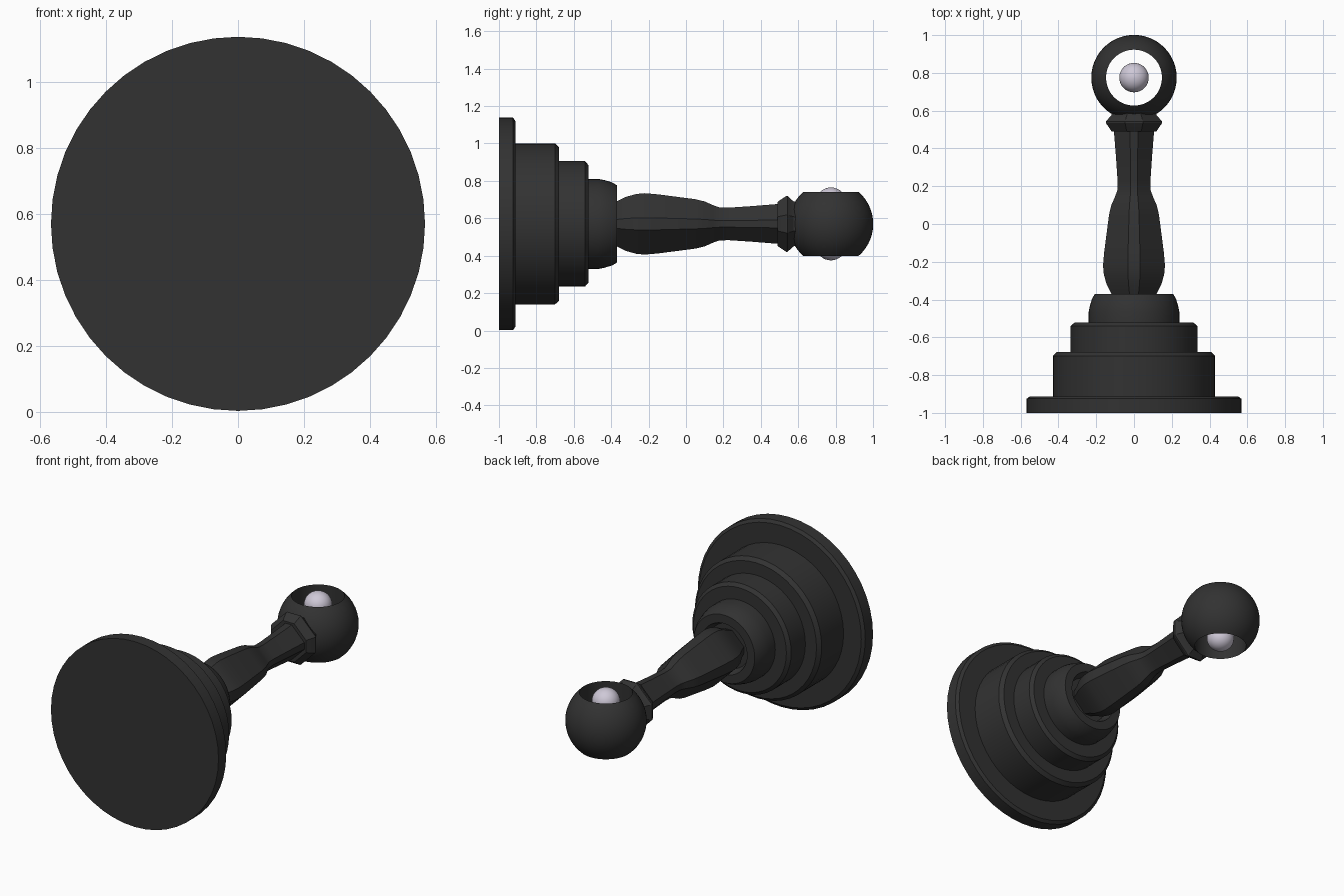
import bpy, bmesh, math

if "Cube" in bpy.data.objects:
    bpy.data.objects.remove(bpy.data.objects["Cube"])

AXIS_Z = 0.57      # height of the long axis
BALL_Y = 0.775     # centre of the ring ball


def material(name, rgb):
    m = bpy.data.materials.new(name)
    m.diffuse_color = (*rgb, 1)
    m.use_nodes = True
    m.node_tree.nodes["Principled BSDF"].inputs["Base Color"].default_value = m.diffuse_color
    return m


dark = material("dark_iron", (0.032, 0.032, 0.032))
pale = material("pale_metal", (0.62, 0.58, 0.68))


def loft(name, rings, mat, closed=False):
    """Skin a list of equal-length point rings; cap both ends unless closed."""
    bm = bmesh.new()
    vs = [[bm.verts.new(p) for p in ring] for ring in rings]
    n = len(vs[0])
    pairs = list(zip(vs, vs[1:])) + ([(vs[-1], vs[0])] if closed else [])
    for a, b in pairs:
        for i in range(n):
            j = (i + 1) % n
            bm.faces.new((a[i], a[j], b[j], b[i]))
    if not closed:
        bm.faces.new(vs[0])
        bm.faces.new(vs[-1])
    bmesh.ops.recalc_face_normals(bm, faces=bm.faces)
    me = bpy.data.meshes.new(name)
    bm.to_mesh(me)
    bm.free()
    me.materials.append(mat)
    ob = bpy.data.objects.new(name, me)
    bpy.context.collection.objects.link(ob)
    bpy.ops.object.select_all(action='DESELECT')
    ob.select_set(True)
    bpy.context.view_layer.objects.active = ob
    bpy.ops.object.shade_smooth_by_angle(angle=math.radians(30))
    return ob


def circle(r, n):
    return [(r * math.cos(2 * math.pi * i / n), r * math.sin(2 * math.pi * i / n)) for i in range(n)]


def diamond(r, k):
    """Square standing on its corner, with the corners cut off."""
    c = r * k
    return [(r, -c), (r, c), (c, r), (-c, r), (-r, c), (-r, -c), (-c, -r), (c, -r)]


def along_y(section, y):
    return [(x, y, AXIS_Z + z) for x, z in section]


def along_z(section, z):
    return [(x, BALL_Y + y, AXIS_Z + z) for x, y in section]


# stepped round base, with a shallow socket for the handle
base = [(0.568, -1), (0.568, -0.925), (0.55, -0.912), (0.43, -0.912), (0.43, -0.70),
        (0.41, -0.678), (0.335, -0.678), (0.335, -0.54), (0.315, -0.522), (0.24, -0.522),
        (0.24, -0.465), (0.234, -0.435), (0.222, -0.395), (0.207, -0.37),
        (0.155, -0.37), (0.135, -0.42)]
loft("stepped_base", [along_y(circle(r, 48), y) for r, y in base], dark)

# faceted handle
handle = [(0.09, -0.44), (0.12, -0.37), (0.145, -0.32), (0.16, -0.265), (0.164, -0.22),
          (0.158, -0.15), (0.132, 0.05), (0.12, 0.10), (0.10, 0.145), (0.088, 0.18),
          (0.087, 0.23), (0.095, 0.35), (0.107, 0.50)]
loft("handle", [along_y(diamond(r, 0.2), y) for r, y in handle], dark)

# faceted collar under the ball
collar = [(0.118, 0.49), (0.124, 0.498), (0.149, 0.535), (0.149, 0.543), (0.12, 0.575), (0.115, 0.60)]
loft("collar", [along_y(diamond(r, 0.32), y) for r, y in collar], dark)

# ball with a hole through it from top to bottom
R, HOLE = 0.226, 0.148
a = math.acos(HOLE / R)
ball = [(R * math.cos(t), R * math.sin(t)) for t in (-a + 2 * a * i / 14 for i in range(15))]
loft("ring_ball", [along_z(circle(r, 48), z) for r, z in ball], dark, closed=True)

# round-ended pin in the middle of the hole
P, S = 0.078, 0.122
dome = [(P * math.cos(t), S + 0.073 * math.sin(t)) for t in (math.radians(11 * i) for i in range(9))]
pin = [(r, -z) for r, z in reversed(dome)] + dome
loft("centre_pin", [along_z(circle(r, 32), z) for r, z in pin], pale)
